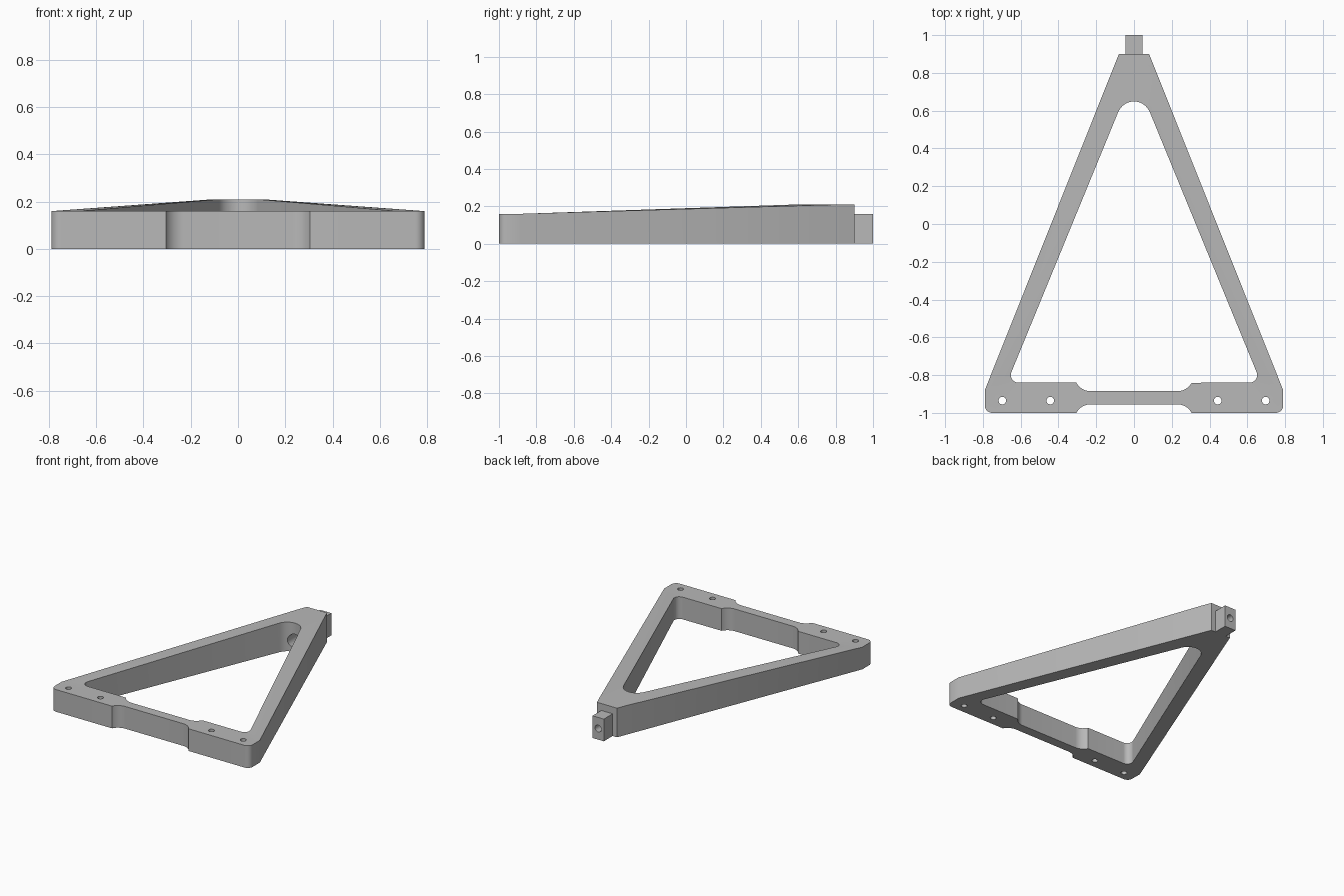
import bpy, bmesh, math
from mathutils import Vector

cube = bpy.data.objects.get("Cube")
if cube:
    bpy.data.objects.remove(cube, do_unlink=True)

grey = bpy.data.materials.new("plain grey")
grey.use_nodes = True
grey.diffuse_color = (0.48, 0.48, 0.48, 1)
grey.node_tree.nodes["Principled BSDF"].inputs["Base Color"].default_value = (0.48, 0.48, 0.48, 1)


def make_object(name, bm):
    mesh = bpy.data.meshes.new(name)
    bm.to_mesh(mesh)
    bm.free()
    mesh.materials.append(grey)
    obj = bpy.data.objects.new(name, mesh)
    bpy.context.collection.objects.link(obj)
    return obj


def rounded_loop(half, steps=10):
    """Mirror half an outline across x = 0 and round each corner by its radius."""
    corners = half + [(-x, y, r) for x, y, r in reversed(half) if x > 0]
    out = []
    for i, (x, y, r) in enumerate(corners):
        p = Vector((x, y))
        if r == 0:
            out.append(p)
            continue
        a = (Vector(corners[i - 1][:2]) - p).normalized()
        b = (Vector(corners[(i + 1) % len(corners)][:2]) - p).normalized()
        half_angle = a.angle(b) / 2
        centre = p + (a + b).normalized() * (r / math.sin(half_angle))
        reach = r / math.tan(half_angle)
        start, end = p + a * reach - centre, p + b * reach - centre
        sweep = start.angle(end)
        for k in range(steps + 1):
            t = k / steps
            out.append(centre + (start * math.sin((1 - t) * sweep)
                                 + end * math.sin(t * sweep)) / math.sin(sweep))
    # drop points that meet the neighbouring corner
    return [p for i, p in enumerate(out) if (p - out[i - 1]).length > 0.002]


def add_loop(bm, points):
    verts = [bm.verts.new((p.x, p.y, 0)) for p in points]
    for i, v in enumerate(verts):
        bm.edges.new((verts[i - 1], v))


# Frame outline and opening, each with a narrowed neck in the front bar
outer = rounded_loop([(0.281, -0.955, 0.084), (0.305, -1, 0), (0.79, -1, 0.04),
                      (0.79, -0.88, 0), (0.108, 0.83, 0), (0.08, 0.9, 0)])
inner = rounded_loop([(0.281, -0.885, 0.084), (0.305, -0.84, 0),
                      (0.672, -0.84, 0.04), (0, 0.796, 0.09)])
bm = bmesh.new()
add_loop(bm, outer)
add_loop(bm, inner)
bmesh.ops.triangle_fill(bm, edges=bm.edges[:], use_beauty=True)
inner_keys = {(round(p.x, 4), round(p.y, 4)) for p in inner}
top = bmesh.ops.extrude_face_region(bm, geom=bm.faces[:])["geom"]

# Arms rise gently from the front bar to the tip
for v in top:
    if isinstance(v, bmesh.types.BMVert):
        is_inner = (round(v.co.x, 4), round(v.co.y, 4)) in inner_keys
        t = (v.co.y + 0.84) / 1.39 if is_inner else (v.co.y + 0.87) / 1.7
        v.co.z = 0.16 + 0.05 * min(max(t, 0), 1)
bmesh.ops.recalc_face_normals(bm, faces=bm.faces[:])
frame = make_object("triangular_frame", bm)

# Tab at the tip
bm = bmesh.new()
bmesh.ops.create_cube(bm, size=1)
for v in bm.verts:
    v.co = (v.co.x * 0.09, 0.95 + v.co.y * 0.1, 0.08 + v.co.z * 0.16)
tab = make_object("tip_tab", bm)


def drill(targets, radius, start, end):
    """Cut a round hole from start to end through the targets."""
    axis = Vector(end) - Vector(start)
    bm = bmesh.new()
    bmesh.ops.create_cone(bm, cap_ends=True, segments=32, radius1=radius,
                          radius2=radius, depth=axis.length)
    cutter = make_object("hole_cutter", bm)
    cutter.hide_render = True
    cutter.rotation_euler = axis.to_track_quat("Z", "Y").to_euler()
    cutter.location = (Vector(start) + Vector(end)) / 2
    for obj in targets:
        bpy.context.view_layer.objects.active = obj
        mod = obj.modifiers.new("hole", "BOOLEAN")
        mod.operation = "DIFFERENCE"
        mod.solver = "EXACT"
        mod.object = cutter
        bpy.ops.object.modifier_apply(modifier=mod.name)
    bpy.data.objects.remove(cutter, do_unlink=True)


# Mounting holes in the front bar
for side in (-1, 1):
    for x in (0.443, 0.697):
        drill([frame], 0.02, (side * x, -0.935, -0.1), (side * x, -0.935, 0.3))

# Bore through the tab, with a wider recess inside the tip
drill([frame, tab], 0.025, (0, 0.5, 0.08), (0, 1.1, 0.08))
drill([frame], 0.05, (0, 0.45, 0.08), (0, 0.76, 0.08))

# Smooth the rounded corners and keep the edges crisp
for obj in (frame, tab):
    bpy.ops.object.select_all(action="DESELECT")
    obj.select_set(True)
    bpy.context.view_layer.objects.active = obj
    bpy.ops.object.shade_smooth_by_angle(angle=math.radians(25))
